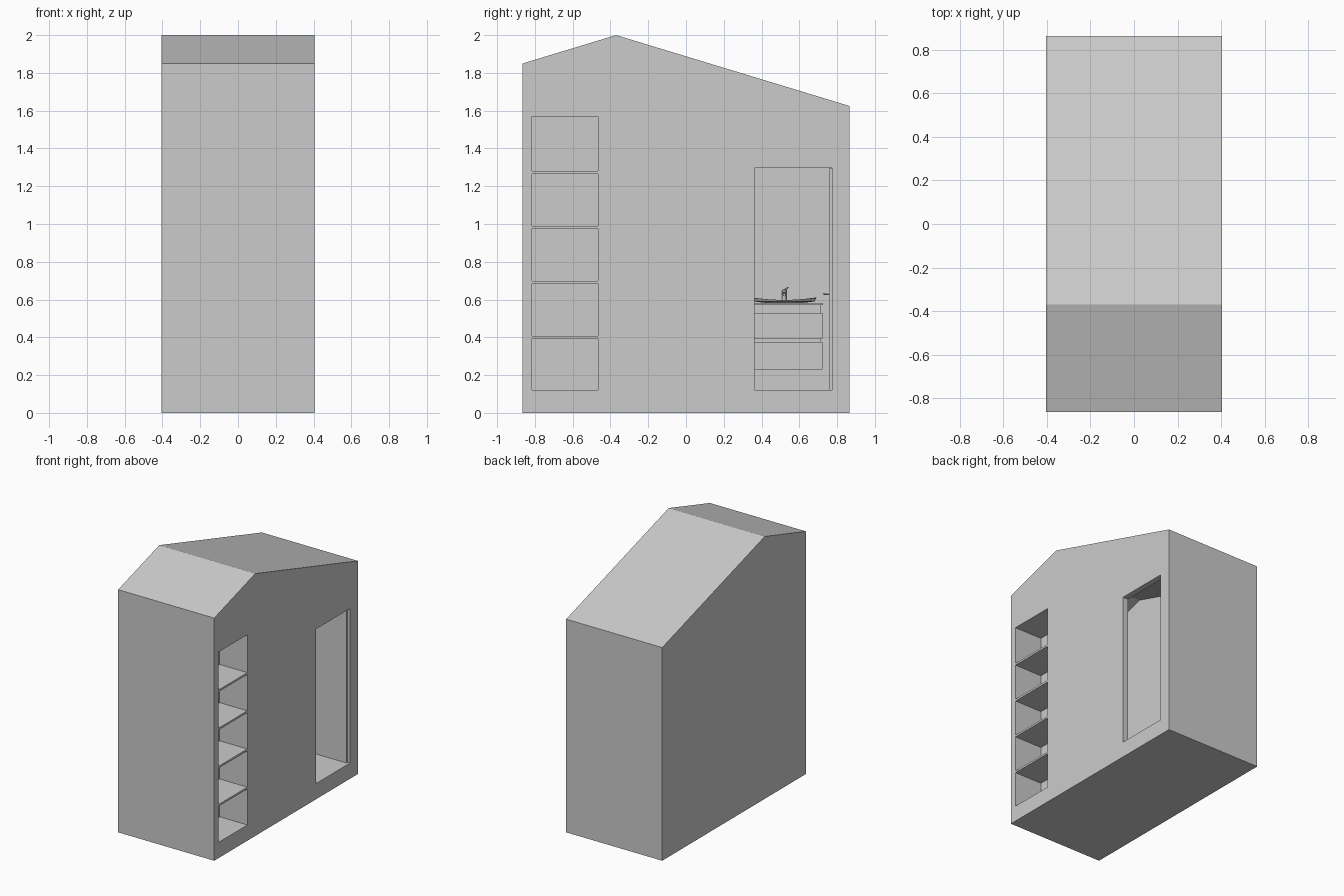
import bpy, bmesh, math
from mathutils import Vector

cube = bpy.data.objects.get("Cube")
if cube:
    bpy.data.objects.remove(cube, do_unlink=True)

grey = bpy.data.materials.new("plain grey")
grey.use_nodes = True
grey.diffuse_color = (0.6, 0.6, 0.6, 1)
grey.node_tree.nodes["Principled BSDF"].inputs["Base Color"].default_value = (0.6, 0.6, 0.6, 1)


def finish(name, bm):
    bmesh.ops.recalc_face_normals(bm, faces=bm.faces)
    mesh = bpy.data.meshes.new(name)
    bm.to_mesh(mesh)
    bm.free()
    mesh.materials.append(grey)
    obj = bpy.data.objects.new(name, mesh)
    bpy.context.collection.objects.link(obj)
    return obj


def box(name, x, y, z):
    """Box from (low, high) pairs on each axis."""
    bm = bmesh.new()
    bmesh.ops.create_cube(bm, size=1)
    for v in bm.verts:
        v.co = Vector([r[0] if c < 0 else r[1] for c, r in zip(v.co, (x, y, z))])
    return finish(name, bm)


def prism(name, x, profile):
    """Side profile of (y, z) points drawn out along x."""
    bm = bmesh.new()
    face = bm.faces.new([bm.verts.new((x[0], y, z)) for y, z in profile])
    ext = bmesh.ops.extrude_face_region(bm, geom=[face])["geom"]
    moved = [g for g in ext if isinstance(g, bmesh.types.BMVert)]
    bmesh.ops.translate(bm, verts=moved, vec=(x[1] - x[0], 0, 0))
    return finish(name, bm)


def rod(name, start, end, radius):
    """Round bar between two points."""
    start, end = Vector(start), Vector(end)
    bm = bmesh.new()
    bmesh.ops.create_cone(bm, cap_ends=True, segments=16, radius1=radius,
                          radius2=radius, depth=(end - start).length)
    obj = finish(name, bm)
    obj.location = (start + end) / 2
    obj.rotation_euler = (end - start).to_track_quat("Z", "Y").to_euler()
    return obj


def cut(target, cutter):
    mod = target.modifiers.new("cut", "BOOLEAN")
    mod.operation, mod.solver, mod.object = "DIFFERENCE", "EXACT", cutter
    graph = bpy.context.evaluated_depsgraph_get()
    mesh = bpy.data.meshes.new_from_object(target.evaluated_get(graph))
    target.modifiers.clear()
    target.data = mesh
    bpy.data.objects.remove(cutter, do_unlink=True)


# House shell with an uneven gable, hollowed out as one room
floor = 0.12
shell = prism("house_shell", (-0.405, 0.405),
              [(-0.865, 0), (0.865, 0), (0.865, 1.625), (-0.37, 2), (-0.865, 1.85)])
cut(shell, prism("room_cutter", (-0.36, 0.36),
                 [(-0.815, floor), (0.815, floor), (0.815, 1.52), (-0.37, 1.88), (-0.815, 1.745)]))

# Doorway and shelf opening
cut(shell, box("door_cutter", (0.3, 0.5), (0.362, 0.773), (floor, 1.297)))
cut(shell, box("niche_cutter", (0.3, 0.5), (-0.815, -0.465), (floor, 1.57)))

# Shelf niche lining and its four shelves
box("niche_back", (0.155, 0.17), (-0.815, -0.45), (floor, 1.585))
box("niche_side", (0.17, 0.36), (-0.465, -0.45), (floor, 1.585))
box("niche_top", (0.17, 0.36), (-0.815, -0.465), (1.57, 1.585))
for i in range(4):
    z = 0.393 + i * 0.291
    box(f"shelf_{i + 1}", (0.17, 0.404), (-0.815, -0.465), (z, z + 0.015))

# Door standing open into the room, with a lever handle on each side
box("door_leaf", (-0.04, 0.385), (0.757, 0.772), (floor, 1.295))
for side, y in ((-1, 0.757), (1, 0.772)):
    out = y + side * 0.028
    rod("handle_stem", (0, y, 0.63), (0, out, 0.63), 0.005)
    rod("handle_lever", (-0.005, out, 0.63), (0.07, out, 0.63), 0.005)

# Wall-hung vanity: carcass, two drawer fronts and a worktop
wall = -0.36
box("vanity_carcass", (wall, -0.13), (0.32, 0.715), (0.235, 0.57))
box("vanity_top", (wall, -0.11), (0.315, 0.725), (0.57, 0.582))
for z0, z1 in ((0.23, 0.375), (0.39, 0.53)):
    box("drawer_front", (-0.13, -0.115), (0.317, 0.723), (z0, z1))

# Shallow basin bowl with a raised, dished rim
bm = bmesh.new()
rings = []
for r, z in ((0.55, 0.582), (0.95, 0.59), (1, 0.61), (0.94, 0.61), (0.7, 0.592), (0.1, 0.588)):
    ring = []
    for i in range(32):
        a = math.tau * i / 32
        dip = 0.012 * math.cos(a) ** 2 if z > 0.6 else 0
        ring.append(bm.verts.new((-0.225 + 0.105 * r * math.cos(a),
                                  0.52 + 0.17 * r * math.sin(a), z - dip)))
    rings.append(ring)
for low, high in zip(rings, rings[1:]):
    for i in range(32):
        j = (i + 1) % 32
        bm.faces.new((low[i], low[j], high[j], high[i]))
bm.faces.new(rings[0])
bm.faces.new(rings[-1])
basin = finish("basin", bm)

# Tap
tap = [rod("tap_body", (-0.335, 0.52, 0.58), (-0.335, 0.52, 0.65), 0.011),
       rod("tap_spout", (-0.335, 0.52, 0.635), (-0.25, 0.52, 0.625), 0.008),
       rod("tap_lever", (-0.335, 0.52, 0.65), (-0.32, 0.54, 0.664), 0.004)]

# Smooth the rounded parts only
bpy.ops.object.select_all(action="DESELECT")
for obj in [basin] + tap:
    obj.select_set(True)
bpy.context.view_layer.objects.active = basin
bpy.ops.object.shade_smooth_by_angle()
